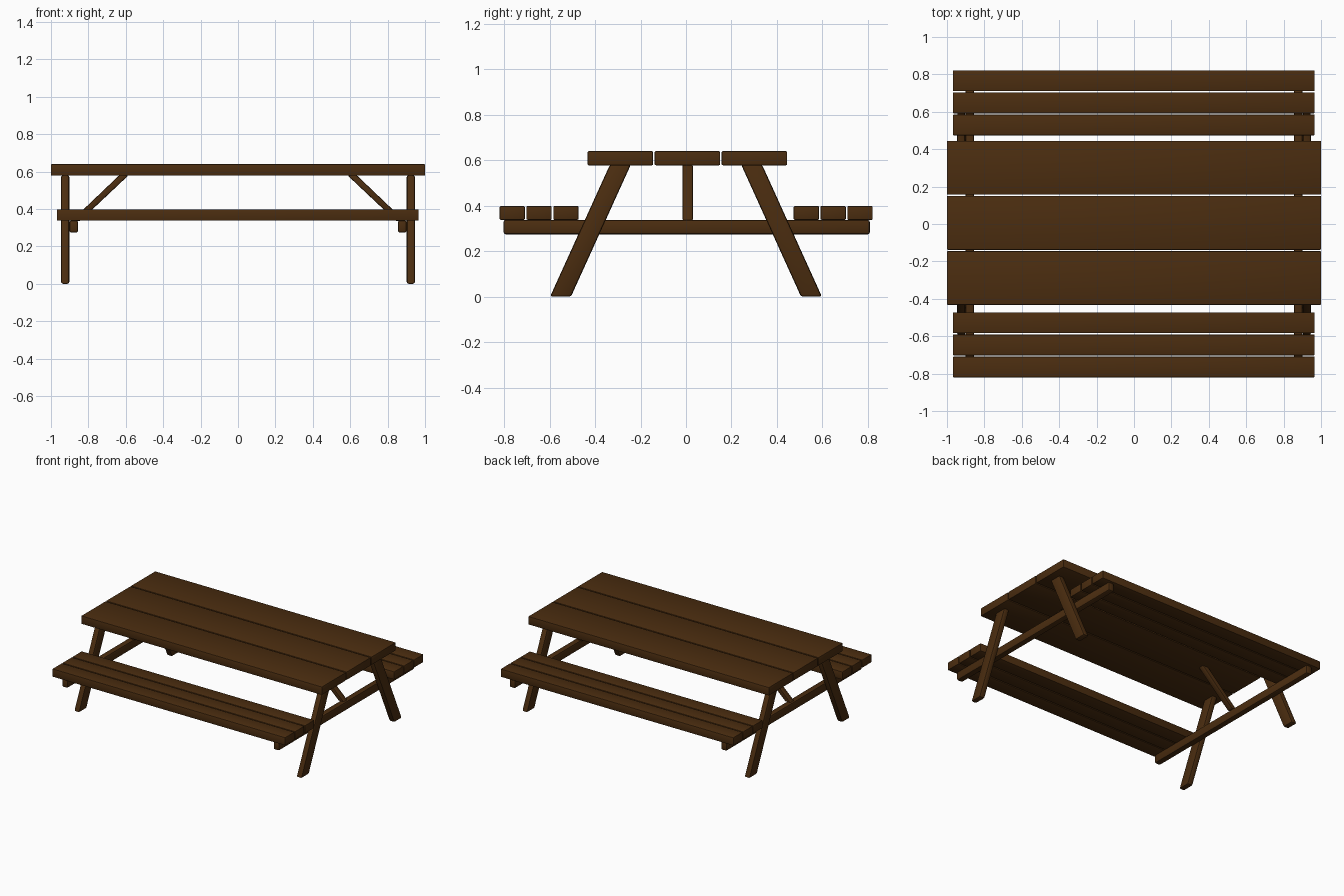
import bpy
import bmesh
from mathutils import Vector

cube = bpy.data.objects.get("Cube")
if cube:
    bpy.data.objects.remove(cube, do_unlink=True)

# Dark stained timber
wood = bpy.data.materials.new("dark_brown_wood")
wood.use_nodes = True
COLOUR = (0.07, 0.026, 0.005, 1)
wood.diffuse_color = COLOUR
wood.node_tree.nodes["Principled BSDF"].inputs["Base Color"].default_value = COLOUR


def prism(name, outline, direction, bevel):
    """Extrude a flat outline along a direction and round the edges."""
    bm = bmesh.new()
    face = bm.faces.new([bm.verts.new(p) for p in outline])
    out = bmesh.ops.extrude_face_region(bm, geom=[face])
    verts = [v for v in out["geom"] if isinstance(v, bmesh.types.BMVert)]
    bmesh.ops.translate(bm, verts=verts, vec=Vector(direction))
    bmesh.ops.recalc_face_normals(bm, faces=bm.faces)
    bmesh.ops.bevel(bm, geom=bm.edges[:], offset=bevel, segments=2,
                    profile=0.5, affect="EDGES", clamp_overlap=True)
    mesh = bpy.data.meshes.new(name)
    bm.to_mesh(mesh)
    bm.free()
    mesh.materials.append(wood)
    obj = bpy.data.objects.new(name, mesh)
    bpy.context.collection.objects.link(obj)
    return obj


def board(name, x, y, z, bevel):
    """Box between (low, high) limits on each axis."""
    outline = [(x[0], y[0], z[0]), (x[1], y[0], z[0]),
               (x[1], y[1], z[0]), (x[0], y[1], z[0])]
    return prism(name, outline, (0, 0, z[1] - z[0]), bevel)


# Table top
for i in range(3):
    y = -0.433 + i * 0.295
    board(f"top_plank_{i + 1}", (-1, 1), (y, y + 0.288), (0.578, 0.64), 0.005)

# Benches
for side, start in (("front", -0.82), ("back", 0.474)):
    for i in range(3):
        y = start + i * 0.118
        board(f"{side}_bench_plank_{i + 1}", (-0.968, 0.966),
              (y, y + 0.111), (0.338, 0.398), 0.004)

# End frames
for end, s in (("right", -1), ("left", 1)):
    # Splayed legs, cut level at floor and table top
    for side, t in (("front", -1), ("back", 1)):
        outline = [(s * 0.902, t * y, z) for y, z in
                   ((0.506, 0), (0.598, 0), (0.335, 0.58), (0.243, 0.58))]
        prism(f"{side}_{end}_leg", outline, (s * 0.044, 0, 0), 0.01)

    # Beam that carries both benches
    board(f"{end}_cross_beam", sorted((s * 0.855, s * 0.902)),
          (-0.803, 0.809), (0.274, 0.338), 0.01)

    # Diagonal brace up to the middle plank
    outline = [(s * x, -0.016, z) for x, z in
               ((0.845, 0.335), (0.892, 0.335), (0.635, 0.58), (0.585, 0.58))]
    prism(f"{end}_brace", outline, (0, 0.047, 0), 0.008)

for obj in bpy.context.collection.objects:
    if obj.type == "MESH" and wood.name in obj.data.materials:
        obj.select_set(True)
        bpy.context.view_layer.objects.active = obj
bpy.ops.object.shade_smooth_by_angle()
